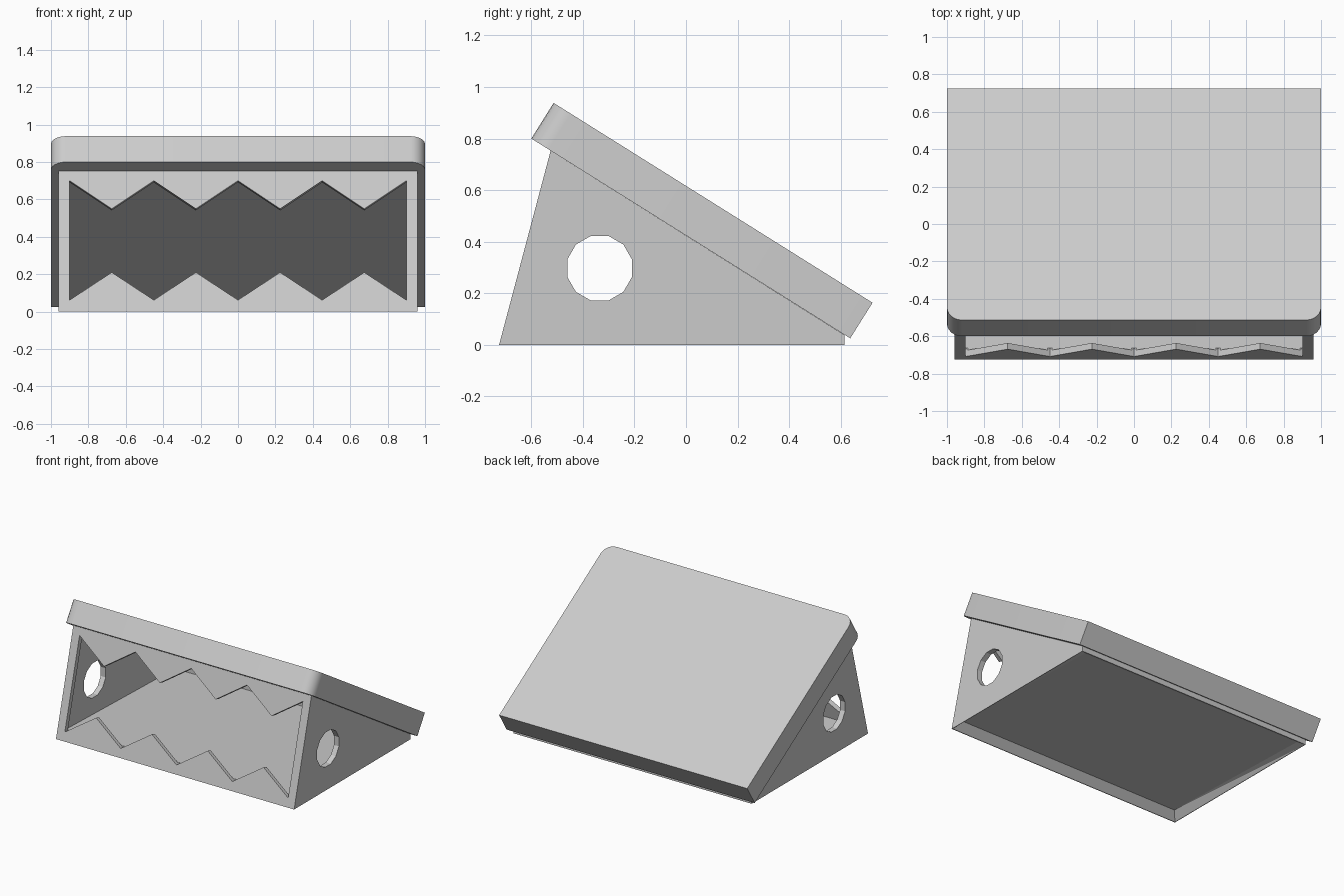
import bpy, bmesh
from math import radians, cos, sin
from mathutils import Vector, Matrix

if "Cube" in bpy.data.objects:
    bpy.data.objects.remove(bpy.data.objects["Cube"])

grey = bpy.data.materials.new("light_grey")
grey.use_nodes = True
colour = (0.6, 0.6, 0.6, 1)
grey.diffuse_color = colour
grey.node_tree.nodes["Principled BSDF"].inputs["Base Color"].default_value = colour


def finish(name, bm):
    bmesh.ops.recalc_face_normals(bm, faces=bm.faces)
    mesh = bpy.data.meshes.new(name)
    bm.to_mesh(mesh)
    bm.free()
    mesh.materials.append(grey)
    obj = bpy.data.objects.new(name, mesh)
    bpy.context.collection.objects.link(obj)
    return obj


def prism(name, outline, depth):
    """Extrude a closed loop of 3D points along a vector."""
    bm = bmesh.new()
    face = bm.faces.new([bm.verts.new(p) for p in outline])
    grown = bmesh.ops.extrude_face_region(bm, geom=[face])
    moved = [v for v in grown["geom"] if isinstance(v, bmesh.types.BMVert)]
    bmesh.ops.translate(bm, verts=moved, vec=depth)
    return finish(name, bm)


def wedge(name, half_width, profile):
    """Side profile of (y, z) points, extruded across x."""
    return prism(name, [(-half_width, y, z) for y, z in profile], (2 * half_width, 0, 0))


def cut(target, cutters):
    for cutter in cutters:
        cutter.hide_render = True
        mod = target.modifiers.new(cutter.name, "BOOLEAN")
        mod.operation, mod.solver, mod.object = "DIFFERENCE", "EXACT", cutter
    graph = bpy.context.evaluated_depsgraph_get()
    result = bpy.data.meshes.new_from_object(target.evaluated_get(graph))
    target.modifiers.clear()
    target.data = result
    for cutter in cutters:
        bpy.data.objects.remove(cutter)


# Wedge body
body = wedge("body", 0.96, [(-0.725, 0), (-0.525, 0.753), (0.615, 0.038), (0.615, 0)])

# Inner cavity, open under the lid
cavity = wedge("cavity_cutter", 0.92,
               [(-0.674, 0.06), (-0.45, 0.9), (0.59, 0.2), (0.59, 0.022)])

# Recess under the sloping floor, with chamfered rim
bm = bmesh.new()
for x in (-1, 1):
    for y, z, w in ((-0.721, -0.001, 0.957), (0.612, -0.001, 0.957),
                    (-0.67, 0.052, 0.91), (0.585, 0.014, 0.91)):
        bm.verts.new((x * w, y, z))
bmesh.ops.convex_hull(bm, input=bm.verts)
recess = finish("recess_cutter", bm)

# Zigzag mouth, cut square to the leaning front wall
def on_front(x, z):
    return Vector((x, -0.725 + 0.2656 * z, z))

steps = [(i, -0.9 + 0.225 * i) for i in range(9)]
top_teeth = [on_front(x, 0.55 if i % 2 else 0.7) for i, x in steps]
low_teeth = [on_front(x, 0.21 if i % 2 else 0.062) for i, x in steps]
inward = Vector((0, 0.966, -0.257))
loop = [p - inward * 0.05 for p in top_teeth + low_teeth[::-1]]
mouth = prism("mouth_cutter", loop, inward * 0.095)

# Twelve-sided hole through both side walls
bm = bmesh.new()
bmesh.ops.create_cone(bm, cap_ends=True, segments=12, radius1=0.13, radius2=0.13, depth=3,
                      matrix=Matrix.Translation((0, -0.335, 0.297))
                      @ Matrix.Rotation(radians(90), 4, "Y")
                      @ Matrix.Rotation(radians(15), 4, "Z"))
side_hole = finish("side_hole_cutter", bm)

cut(body, [cavity, recess, mouth, side_hole])

# Sloping lid slab with two rounded upper corners
low_front, low_back = Vector((0, -0.6, 0.8)), Vector((0, 0.637, 0.025))
slope = (low_back - low_front).normalized()
length = (low_back - low_front).length
radius = 0.08
corner = [(1 - radius + radius * sin(radians(a)), radius - radius * cos(radians(a)))
          for a in range(0, 91, 15)]
flat = [(-x, u) for x, u in corner[::-1]] + corner + [(1, length), (-1, length)]
outline = [low_front + slope * u + Vector((x, 0, 0)) for x, u in flat]
lid = prism("lid_slab", outline, Vector((0, -slope.z, slope.y)) * 0.163)

bpy.ops.object.select_all(action="DESELECT")
lid.select_set(True)
bpy.context.view_layer.objects.active = lid
bpy.ops.object.shade_smooth_by_angle(angle=radians(30))
